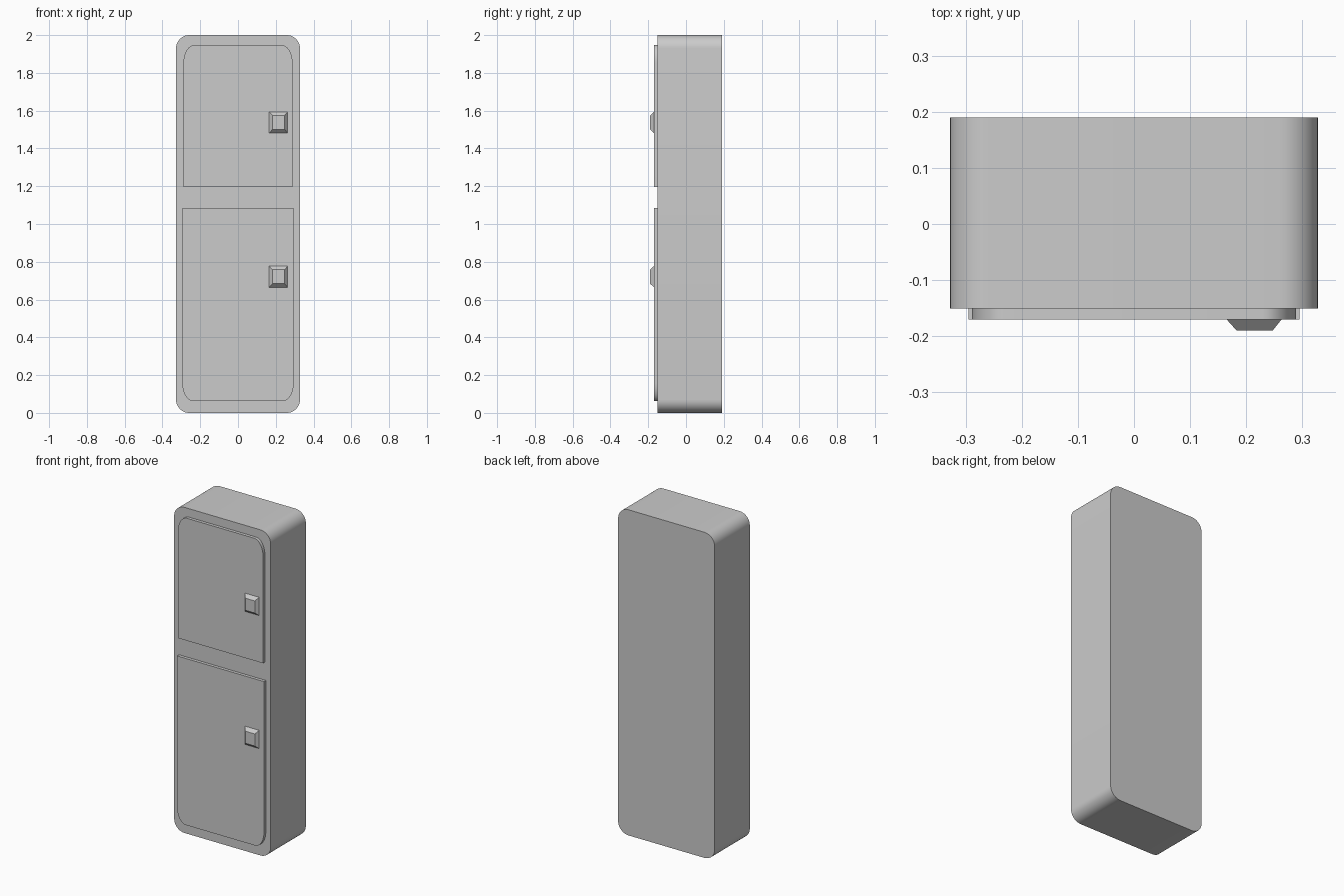
import bpy, bmesh, math

if "Cube" in bpy.data.objects:
    bpy.data.objects.remove(bpy.data.objects["Cube"])


def outline(x, z0, z1, rx, rz, top=True, bottom=True, seg=10):
    """Rectangle in x/z, with elliptical corners at the chosen ends."""
    pts = []
    corners = [(1, z1, -1, top, 0), (-1, z1, -1, top, 90),
               (-1, z0, 1, bottom, 180), (1, z0, 1, bottom, 270)]
    for sx, z, inward, is_round, start in corners:
        if not is_round:
            pts.append((sx * x, z))
            continue
        for i in range(seg + 1):
            a = math.radians(start + 90 * i / seg)
            pts.append((sx * (x - rx) + rx * math.cos(a),
                        z + inward * rz + rz * math.sin(a)))
    return pts


def loft(name, front, y_front, back, y_back):
    """Closed solid between two matching outlines."""
    bm = bmesh.new()
    f = [bm.verts.new((x, y_front, z)) for x, z in front]
    b = [bm.verts.new((x, y_back, z)) for x, z in back]
    n = len(f)
    bm.faces.new(f)
    bm.faces.new(b[::-1])
    for i in range(n):
        j = (i + 1) % n
        bm.faces.new((f[i], b[i], b[j], f[j]))
    bmesh.ops.recalc_face_normals(bm, faces=bm.faces)
    mesh = bpy.data.meshes.new(name)
    bm.to_mesh(mesh)
    bm.free()
    obj = bpy.data.objects.new(name, mesh)
    bpy.context.collection.objects.link(obj)
    bpy.ops.object.select_all(action='DESELECT')
    obj.select_set(True)
    bpy.context.view_layer.objects.active = obj
    bpy.ops.object.shade_smooth_by_angle(angle=math.radians(30))
    return obj


def rect(x0, x1, z0, z1):
    return [(x1, z1), (x0, z1), (x0, z0), (x1, z0)]


# Cabinet body
body = outline(0.328, 0.0, 2.0, 0.07, 0.07)
loft("cabinet_body", body, -0.151, body, 0.19)

# Doors, rounded only at their outer ends
upper = outline(0.289, 1.196, 1.948, 0.06, 0.095, bottom=False)
lower = outline(0.295, 0.062, 1.085, 0.06, 0.095, top=False)
for name, shape in (("upper_door", upper), ("lower_door", lower)):
    loft(name, shape, -0.17, shape, -0.151)

# Tapered square handles
for name, z in (("upper_handle", 1.538), ("lower_handle", 0.721)):
    loft(name, rect(0.183, 0.247, z - 0.037, z + 0.037), -0.19,
         rect(0.165, 0.263, z - 0.056, z + 0.056), -0.17)
